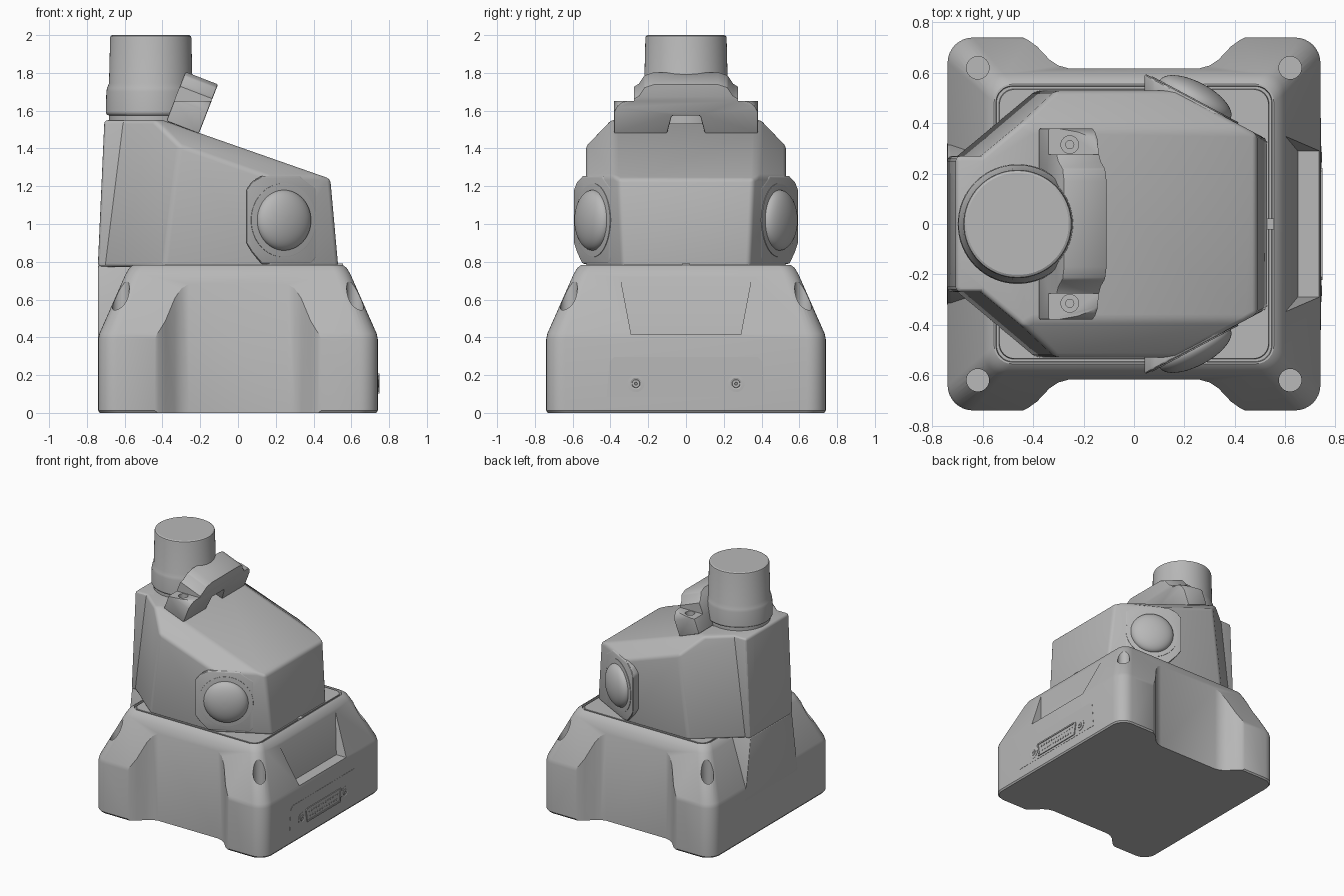
import bpy, bmesh, math
from mathutils import Vector, Matrix

if "Cube" in bpy.data.objects:
    bpy.data.objects.remove(bpy.data.objects["Cube"])

grey = bpy.data.materials.new("neutral grey")
grey.use_nodes = True
grey.diffuse_color = (0.48, 0.48, 0.48, 1)
grey.node_tree.nodes["Principled BSDF"].inputs["Base Color"].default_value = grey.diffuse_color


def make(name, bm, matrix=None):
    if matrix:
        bm.transform(matrix)
    bmesh.ops.remove_doubles(bm, verts=bm.verts, dist=1e-5)
    bmesh.ops.recalc_face_normals(bm, faces=bm.faces)
    mesh = bpy.data.meshes.new(name)
    bm.to_mesh(mesh)
    bm.free()
    mesh.materials.append(grey)
    ob = bpy.data.objects.new(name, mesh)
    bpy.context.collection.objects.link(ob)
    return ob


def loft(name, rings, matrix=None):
    """Skin a stack of equal-length point rings and cap both ends."""
    bm = bmesh.new()
    rows = [[bm.verts.new(p) for p in ring] for ring in rings]
    n = len(rows[0])
    for a, b in zip(rows, rows[1:]):
        for i in range(n):
            bm.faces.new((a[i], a[(i + 1) % n], b[(i + 1) % n], b[i]))
    bm.faces.new(rows[0][::-1])
    bm.faces.new(rows[-1])
    return make(name, bm, matrix)


def prism(name, pts, low, high, matrix=None):
    return loft(name, [[(x, y, z) for x, y in pts] for z in (low, high)], matrix)


def convex(name, planes):
    """Trim a big block with (point, outward normal) planes."""
    bm = bmesh.new()
    bmesh.ops.create_cube(bm, size=5)
    for point, normal in planes:
        bmesh.ops.bisect_plane(bm, geom=bm.verts[:] + bm.edges[:] + bm.faces[:],
                               plane_co=point, plane_no=Vector(normal).normalized(),
                               clear_outer=True)
        bmesh.ops.holes_fill(bm, edges=bm.edges[:])
    return make(name, bm)


def circle(r, n=48, x=0, y=0):
    return [(x + r * math.cos(math.tau * i / n), y + r * math.sin(math.tau * i / n))
            for i in range(n)]


def round_rect(half, r, z, steps=8):
    c = half - r
    return [(sx * c + r * math.cos(a), sy * c + r * math.sin(a), z)
            for k, (sx, sy) in enumerate([(1, 1), (-1, 1), (-1, -1), (1, -1)])
            for a in [math.pi / 2 * (k + i / steps) for i in range(steps + 1)]]


def lathe(name, profile, matrix=None):
    return loft(name, [[(x, y, z) for x, y in circle(r, 64)] for r, z in profile], matrix)


def frame(origin, u, v, n):
    cols = [Vector(a).normalized() for a in (u, v, n)]
    m = Matrix(cols).transposed().to_4x4()
    m.translation = origin
    return m


def apply(ob, mod):
    bpy.context.view_layer.objects.active = ob
    bpy.ops.object.modifier_apply(modifier=mod.name)


def cut(ob, cutters):
    for c in cutters:
        c.hide_render = True
        mod = ob.modifiers.new("cut", "BOOLEAN")
        mod.operation, mod.solver, mod.object = "DIFFERENCE", "EXACT", c
        apply(ob, mod)
        bpy.data.objects.remove(c)


def bevel(ob, width, angle=20, segments=3):
    mod = ob.modifiers.new("bevel", "BEVEL")
    mod.width, mod.segments = width, segments
    mod.limit_method, mod.angle_limit = "ANGLE", math.radians(angle)
    apply(ob, mod)


# Base housing with a shallow groove around the turret seat
base = loft("base_housing", [round_rect(*ring) for ring in (
    (.732, .1, 0), (.74, .1, .012), (.74, .1, .39), (.734, .1, .42), (.595, .08, .735),
    (.575, .075, .768), (.555, .07, .783), (.548, .065, .783), (.546, .065, .768),
    (.536, .06, .768), (.534, .06, .78))])
curve = [(.46, .9), (.45, .745), (.42, .73), (.385, .705), (.335, .652), (.3, .629), (.26, .618)]
cutters = []
for s in (1, -1):
    side = [(x, s * y) for x, y in curve] + [(-x, s * y) for x, y in reversed(curve)]
    cutters.append(prism("side_notch_cutter", side, -.2, 1.2))
    for x in (.62, -.62):
        cutters.append(prism("bolt_hole_cutter", circle(.045, 32, x, s * .62), .46, 1))
cutters.append(convex("recess_cutter", [
    ((.6, 0, .73), (-1, 0, -.16)), ((0, 0, .415), (0, 0, -1)), ((1, 0, 0), (1, 0, 0)),
    ((0, 0, .9), (0, 0, 1)), ((0, .29, .415), (0, 1, -.19)), ((0, -.29, .415), (0, -1, -.19))]))
cut(base, cutters)

# Foot that carries the rear column down into the base
foot = convex("column_foot", [
    ((-.742, 0, 0), (-1, 0, 0)), ((-.45, 0, 0), (1, 0, 0)), ((0, 0, .3), (0, 0, -1)),
    ((0, 0, .785), (0, 0, 1))] + [((-.74, s * .262, .78), (0, s, .15)) for s in (1, -1)])
bevel(foot, .015)

# Turret body: tapered front, sloping roof, chamfered shoulders; the column backs it
shared = [((-.742, 0, .78), (-1, 0, .045)), ((0, 0, .772), (0, 0, -1)),
          ((0, 0, 1.55), (0, 0, 1)), ((-.4, 0, 1.55), (.35, 0, 1))]
body_planes = shared + [((.53, 0, .78), (1, 0, .09))]
column_planes = shared + [((-.4, 0, 0), (1, 0, 0))]
for s in (1, -1):
    body_planes += [((0, s * .53, 0), (0, s, 0)), ((.24, s * .49, 1), (.47, s * .88, 0)),
                    ((-.39, s * .53, .78), (-.64, s * .77, .08)),
                    ((-.4, s * .38, 1.55), (.35, s * .667, 1))]
    column_planes.append(((-.7, s * .27, .78), (0, s, 0)))
body = convex("turret_body", body_planes)
bevel(body, .02)
bevel(convex("rear_column", column_planes), .02)

# Slot and slanted vents in both rear chamfers
cutters = []
for s in (1, -1):
    n = Vector((-.64, s * .77, .08)).normalized()
    u = Vector((.77, s * .64, 0)).normalized()
    v = n.cross(u) * s
    face = frame(Vector((-.39, s * .53, .78)), u, v, n)
    slot = [(-.21, .31), (-.14, .31), (-.14, .64), (-.21, .64)]
    cutters.append(prism("slot_cutter", slot, -.006, .05, face))
    for i in range(5):
        z = .04 + .125 * i
        x = -.085 + .012 * i
        vent = [(x + .06, z), (x + .07, z), (x + .01, z + .14), (x, z + .14)]
        cutters.append(prism("vent_cutter", vent, -.012, .05, face))
cut(body, cutters)

# Sensor pads, rings and domes on both front corners
for s, side in ((1, "left"), (-1, "right")):
    u, up, centre = (.88, -s * .47, 0), (0, 0, 1), (.24, s * .49, 1.02)
    pad = prism(side + "_sensor_pad", [(-.225, -.12), (-.19, -.17), (-.13, -.232), (.17, -.232),
                (.2, -.2), (.2, .17), (.1, .235), (-.13, .235), (-.19, .205), (-.225, .16)],
                -.09, .002, frame(centre, u, up, (0, s, 0)))
    bevel(pad, .012)
    m = frame(centre, u, up, (.47, s * .88, 0))
    lathe(side + "_sensor_ring", [(.195, -.01), (.195, .005), (.19, .006)], m)
    arc = [math.radians(a) for a in range(0, 88, 6)]
    lathe(side + "_sensor_dome", [(.16, -.01)] +
          [(.16 * math.cos(a), .004 + .07 * math.sin(a)) for a in arc], m)

# Mast
mast = Matrix.Translation((-.462, 0, 0))
lathe("mast_cylinder", [(.222, 1.53), (.222, 1.575), (.232, 1.578), (.238, 1.59), (.235, 1.7),
      (.231, 1.72), (.221, 1.745), (.215, 1.985), (.212, 1.995), (.203, 2)], mast)

# Clamp bracket standing square to the sloping roof
half = [(.1, 0), (.38, 0), (.38, .125), (.365, .155), (.34, .178), (.28, .195), (.25, .215),
        (.22, .262), (.17, .28)]
outline = half + [(-y, t) for y, t in reversed(half)] + [(-.075, .1), (.075, .1)]
m = frame((-.207, 0, 1.478), (0, 1, 0), (.36, 0, .93), (-.93, 0, .36))
bracket = prism("clamp_bracket", outline, 0, .185, m)
bevel(bracket, .008, 30, 2)
cutters = []
for s in (1, -1):
    ear = [(-.6, s * .275), (0, s * .275), (0, s * .5), (-.6, s * .5)]
    cutters.append(prism("ear_cutter", ear, 1.65, 1.9))
    cutters.append(prism("screw_hole_cutter", circle(.035, 32, -.255, s * .315), 1.6, 1.9))
cut(bracket, cutters)
for s, side in ((1, "left"), (-1, "right")):
    prism(side + "_bracket_screw", circle(.018, 24, -.255, s * .315), 1.59, 1.615)

# Connector panel, shell, pins and jack screws on the +x side
port = frame((.74, 0, .155), (0, 1, 0), (0, 0, 1), (1, 0, 0))
prism("connector_panel", [(-.42, -.07), (.42, -.07), (.405, .115), (.38, .14),
      (-.38, .14), (-.405, .115)], -.01, .0015, port)
shell = prism("connector_shell", [(-.205, -.053), (.205, -.053), (.222, .04), (.21, .053),
              (-.21, .053), (-.222, .04)], -.01, .008, port)
cut(shell, [prism("shell_cutter", [(-.193, -.042), (.193, -.042), (.207, .042),
            (-.207, .042)], .003, .05, port)])
for row, count in ((-.018, 12), (.018, 13)):
    for i in range(count):
        y = (i - (count - 1) / 2) * .029
        prism("connector_pin", circle(.007, 10, y, row), 0, .006, port)
for s in (1, -1):
    at = port @ Matrix.Translation((s * .265, 0, 0))
    lathe("jack_screw", [(.045, -.01), (.045, .004), (.03, .005), (.026, .003),
                         (.022, .003), (.02, .007), (.008, .007), (.006, .003)], at)

# Turret latch on the seat
prism("latch_tab", [(.5, -.022), (.555, -.022), (.555, .022), (.5, .022)], .77, .79)

# Smooth rounded surfaces while keeping true edges crisp
for ob in bpy.context.scene.objects:
    ob.select_set(ob.type == "MESH")
bpy.context.view_layer.objects.active = base
bpy.ops.object.shade_smooth_by_angle(angle=math.radians(28))
